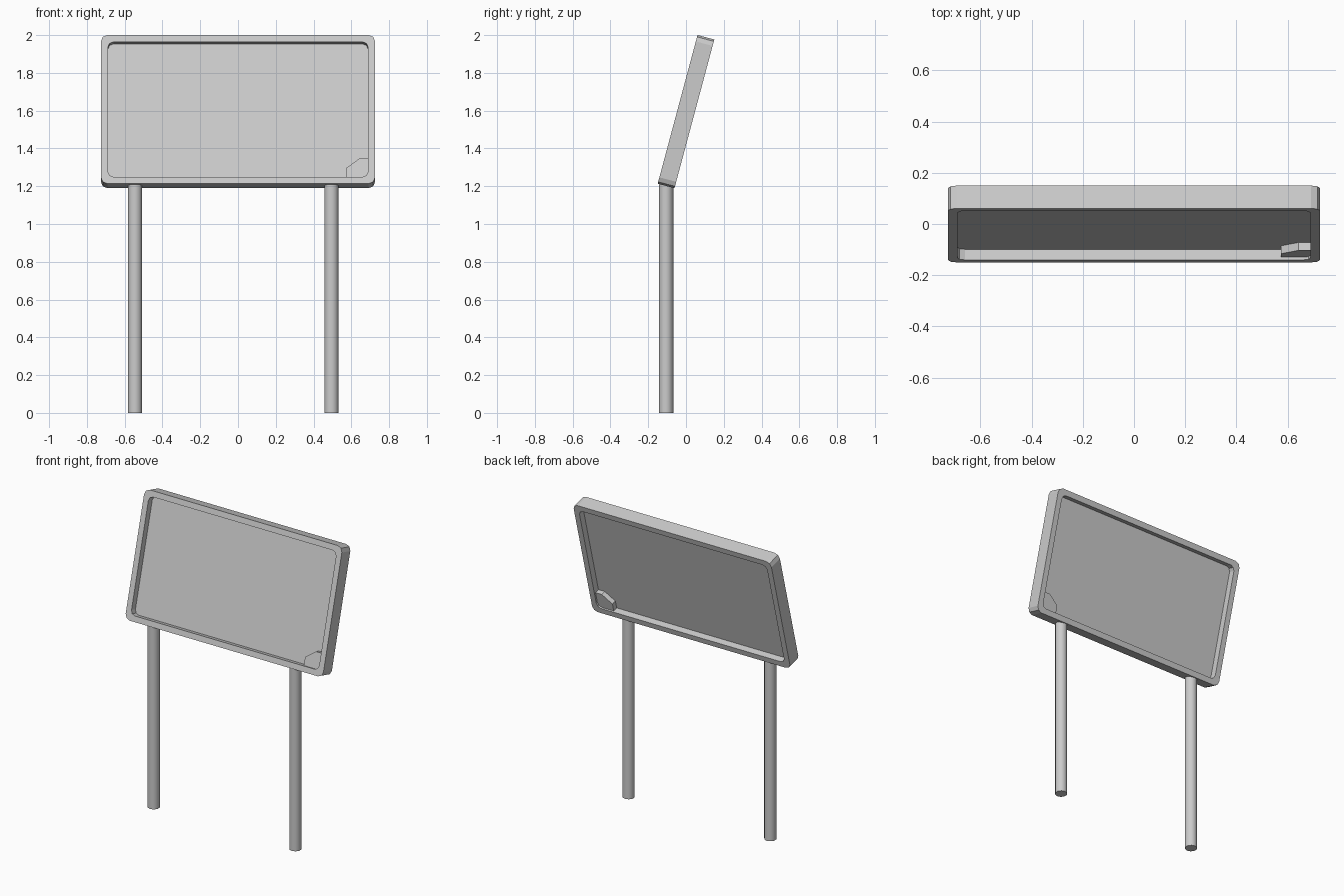
import bpy, bmesh
from math import sin, cos, pi, radians
from mathutils import Matrix

if "Cube" in bpy.data.objects:
    bpy.data.objects.remove(bpy.data.objects["Cube"])

TILT = Matrix.Translation((0, 0, 1.595)) @ Matrix.Rotation(radians(-15), 4, 'X')
HALF_W, HALF_H, HALF_T, RIM = 0.726, 0.4075, 0.046, 0.037


def finish(name, bm, matrix):
    bmesh.ops.recalc_face_normals(bm, faces=bm.faces)
    me = bpy.data.meshes.new(name)
    bm.to_mesh(me)
    bm.free()
    ob = bpy.data.objects.new(name, me)
    bpy.context.collection.objects.link(ob)
    ob.matrix_world = matrix
    return ob


def rounded_rect(hw, hh, r, seg=2):
    pts = []
    for i, (sx, sz) in enumerate([(1, 1), (-1, 1), (-1, -1), (1, -1)]):
        for k in range(seg + 1):
            a = pi / 2 * (i + k / seg)
            pts.append((sx * (hw - r) + r * cos(a), sz * (hh - r) + r * sin(a)))
    return pts


def ring(bm, pts, y):
    return [bm.verts.new((x, y, z)) for x, z in pts]


def bridge(bm, a, b):
    n = len(a)
    for i in range(n):
        j = (i + 1) % n
        bm.faces.new((a[i], a[j], b[j], b[i]))


def prism(name, pts, half, matrix):
    bm = bmesh.new()
    a, b = ring(bm, pts, -half), ring(bm, pts, half)
    bridge(bm, a, b)
    bm.faces.new(a)
    bm.faces.new(b)
    return finish(name, bm, matrix)


# Rounded frame, open on both sides
outer = rounded_rect(HALF_W, HALF_H, 0.035)
inner = rounded_rect(HALF_W - RIM, HALF_H - RIM, 0.03)
bm = bmesh.new()
loops = [ring(bm, p, y) for p, y in ((outer, -HALF_T), (outer, HALF_T),
                                     (inner, HALF_T), (inner, -HALF_T))]
for i in range(4):
    bridge(bm, loops[i], loops[(i + 1) % 4])
finish("sign_frame", bm, TILT)

# Thin board in the middle of the frame
prism("sign_board", rounded_rect(HALF_W - RIM + 0.005, HALF_H - RIM + 0.005, 0.03), 0.003, TILT)

# Clipped corner block, showing on both faces
x1, z0 = HALF_W - RIM + 0.005, -HALF_H + RIM - 0.005
prism("corner_block", [(0.574, z0), (x1, z0), (x1, -0.266), (0.643, -0.266), (0.574, -0.318)],
      0.035, TILT)

# Two upright posts
for side, x in (("left", -0.545), ("right", 0.495)):
    bm = bmesh.new()
    bmesh.ops.create_cone(bm, cap_ends=True, segments=10, radius1=0.038, radius2=0.038, depth=1.21)
    post = finish(side + "_post", bm, Matrix.Translation((x, -0.1055, 0.605)))
    for p in post.data.polygons:
        p.use_smooth = len(p.vertices) == 4
    bpy.context.view_layer.objects.active = post
    post.select_set(True)
    bpy.ops.object.shade_smooth_by_angle(angle=radians(40))
    post.select_set(False)
